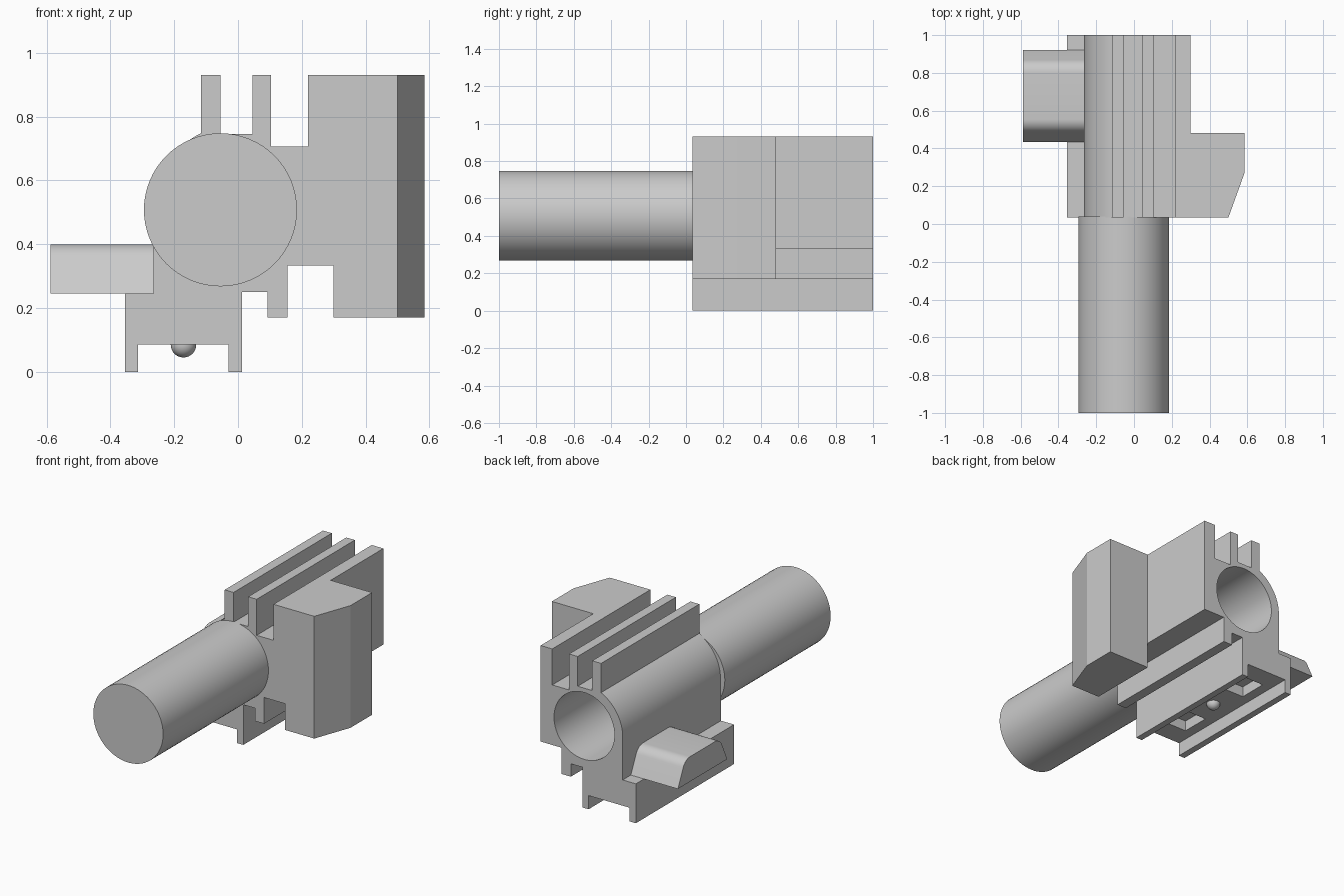
import bpy, bmesh, math

if "Cube" in bpy.data.objects:
    bpy.data.objects.remove(bpy.data.objects["Cube"])

grey = bpy.data.materials.new("plain_grey")
grey.diffuse_color = (0.6, 0.6, 0.6, 1)
grey.use_nodes = True
grey.node_tree.nodes["Principled BSDF"].inputs["Base Color"].default_value = grey.diffuse_color


def prism(name, outline, axis, start, end):
    """Extrude a closed 2D outline along one axis between two values."""
    place = {
        "x": lambda a, b, t: (t, a, b),
        "y": lambda a, b, t: (a, t, b),
        "z": lambda a, b, t: (a, b, t),
    }[axis]
    bm = bmesh.new()
    rings = [[bm.verts.new(place(a, b, t)) for a, b in outline] for t in (start, end)]
    bm.faces.new(rings[0])
    bm.faces.new(rings[1])
    n = len(outline)
    for i in range(n):
        j = (i + 1) % n
        bm.faces.new((rings[0][i], rings[0][j], rings[1][j], rings[1][i]))
    bmesh.ops.recalc_face_normals(bm, faces=bm.faces[:])
    mesh = bpy.data.meshes.new(name)
    bm.to_mesh(mesh)
    bm.free()
    mesh.materials.append(grey)
    obj = bpy.data.objects.new(name, mesh)
    bpy.context.collection.objects.link(obj)
    return obj


def arc(cx, cy, r, a0, a1, steps):
    """Points on an arc, angles in degrees, both ends included."""
    angles = [math.radians(a0 + (a1 - a0) * i / steps) for i in range(steps + 1)]
    return [(cx + r * math.cos(a), cy + r * math.sin(a)) for a in angles]


def circle(cx, cy, r, steps=64):
    return arc(cx, cy, r, 0, 360, steps)[:-1]


def activate(obj):
    bpy.ops.object.select_all(action="DESELECT")
    obj.select_set(True)
    bpy.context.view_layer.objects.active = obj


def cut(obj, cutter):
    """Subtract the cutter, then remove it."""
    mod = obj.modifiers.new("cut", "BOOLEAN")
    mod.operation = "DIFFERENCE"
    mod.solver = "EXACT"
    mod.object = cutter
    activate(obj)
    bpy.ops.object.modifier_apply(modifier=mod.name)
    bpy.data.objects.remove(cutter)


def smooth(obj, degrees=25):
    activate(obj)
    bpy.ops.object.shade_smooth_by_angle(angle=math.radians(degrees))


FRONT, BACK = 0.035, 1.0

# Body: one long section with rail feet, ridge, side slab, two fins and rounded shoulder
section = [
    (-0.355, 0), (-0.313, 0), (-0.313, 0.085), (-0.03, 0.085), (-0.03, 0),
    (0.012, 0), (0.012, 0.25), (0.092, 0.25), (0.092, 0.17), (0.155, 0.17),
    (0.155, 0.333), (0.30, 0.333), (0.30, 0.93), (0.22, 0.93), (0.22, 0.706),
    (0.104, 0.706), (0.104, 0.93), (0.045, 0.93), (0.045, 0.745),
    (-0.055, 0.745), (-0.055, 0.93), (-0.116, 0.93),
]
section += arc(0, 0.51, 0.265, 116, 180, 20)
section += [(-0.265, 0.245), (-0.355, 0.245)]
body = prism("body", section, "y", FRONT, BACK)

# Blind bore in the rear and two pockets in the rail floor
cut(body, prism("bore_cutter", circle(0, 0.51, 0.208), "y", 0.06, 1.1))
for y in (0.26, 0.78):
    pocket = [(-0.25, y - 0.09), (-0.09, y - 0.09), (-0.09, y + 0.09), (-0.25, y + 0.09)]
    cut(body, prism("pocket_cutter", pocket, "z", 0.04, 0.15))
smooth(body)

# Front tube
tube = prism("front_tube", circle(-0.055, 0.508, 0.24), "y", -1.0, FRONT + 0.005)
smooth(tube)

# Side block with a chamfered front corner
prism("side_block", [(0.30, FRONT), (0.50, FRONT), (0.585, 0.27), (0.585, 0.482), (0.30, 0.482)],
      "z", 0.17, 0.93)

# Side knob: tapered with rounded top corners
knob_outline = [(0.435, 0.245), (0.92, 0.245)]
knob_outline += arc(0.80, 0.325, 0.075, 25, 90, 8)
knob_outline += arc(0.555, 0.325, 0.075, 90, 155, 8)
smooth(prism("side_knob", knob_outline, "x", -0.588, -0.26))

# Detent ball under the rail
bpy.ops.mesh.primitive_uv_sphere_add(segments=32, ring_count=16, radius=0.04,
                                     location=(-0.171, 0.517, 0.085))
ball = bpy.context.object
ball.name = "detent_ball"
ball.data.materials.append(grey)
smooth(ball)
